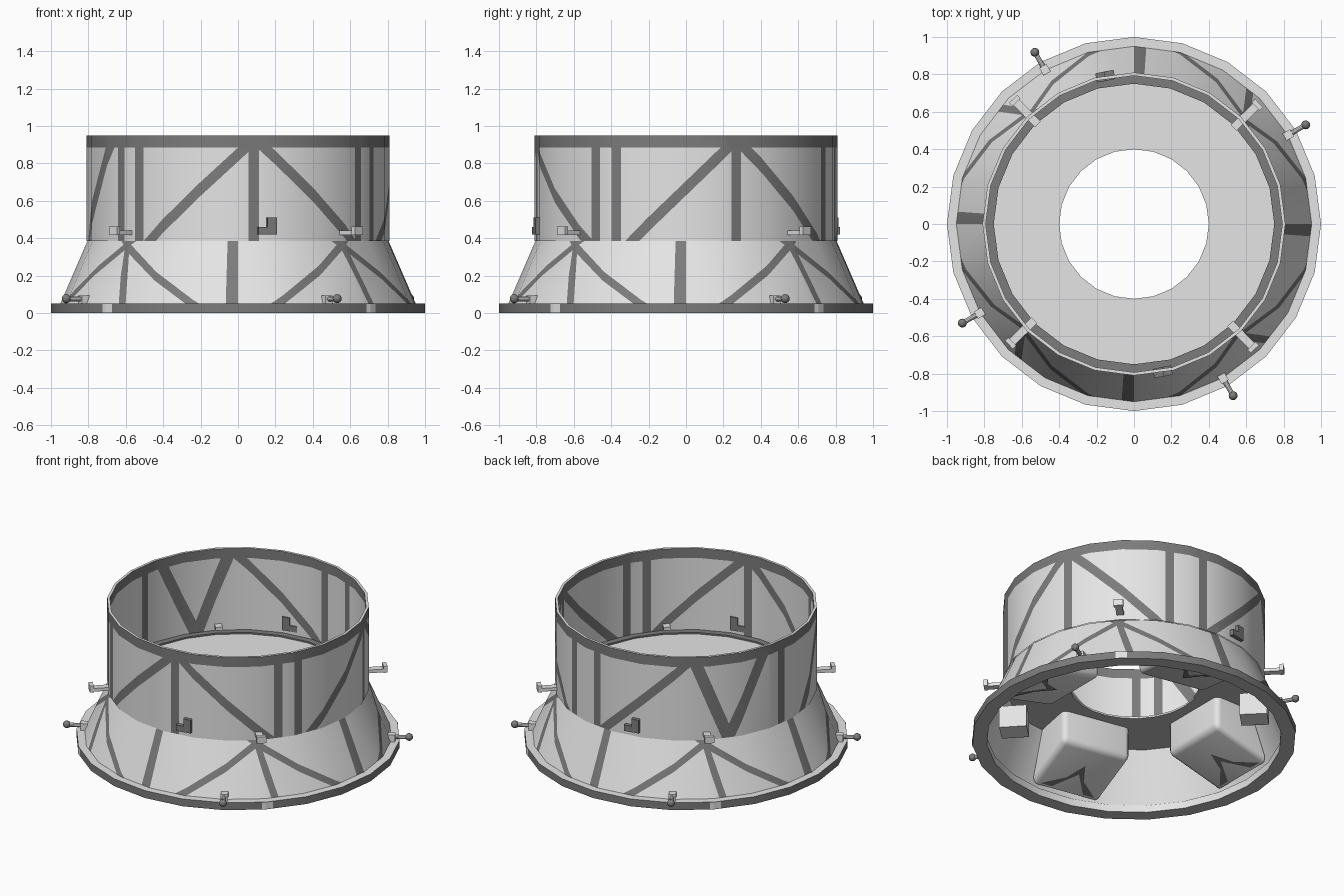
import bpy, bmesh, math
from math import radians, sin, cos, floor, pi
from mathutils import Vector, Matrix

if "Cube" in bpy.data.objects:
    bpy.data.objects.remove(bpy.data.objects["Cube"])

SIDES = 24
STEP = 2 * pi / SIDES


def material(name, v):
    m = bpy.data.materials.new(name)
    m.diffuse_color = (v, v, v, 1)
    m.use_nodes = True
    m.node_tree.nodes["Principled BSDF"].inputs["Base Color"].default_value = m.diffuse_color
    return m


LIGHT = material("light grey", 0.78)
DARK = material("dark grey", 0.2)
MID = material("middle grey", 0.52)


def finish(bm, name, mats=(LIGHT, DARK, MID), smooth=True):
    me = bpy.data.meshes.new(name)
    bm.to_mesh(me)
    bm.free()
    for m in mats:
        me.materials.append(m)
    ob = bpy.data.objects.new(name, me)
    bpy.context.collection.objects.link(ob)
    if smooth:
        bpy.ops.object.select_all(action='DESELECT')
        ob.select_set(True)
        bpy.context.view_layer.objects.active = ob
        bpy.ops.object.shade_smooth_by_angle(angle=radians(30))
    return ob


def on_ring(u, r, z):
    """Point on the 24-sided ring, straight along each side."""
    f = u / STEP
    i = floor(f + 1e-5)
    t = f - i
    a, b = i * STEP, (i + 1) * STEP
    return Vector((r * (cos(a) * (1 - t) + cos(b) * t),
                   r * (sin(a) * (1 - t) + sin(b) * t), z))


def striped_wall(name, z0, r0, z1, r1, stripes, band=None, inward=False):
    """Unrolled wall, cut along the stripe edges, coloured, then rolled up."""
    bm = bmesh.new()
    bm.faces.new([bm.verts.new(p) for p in
                  ((-pi, z0, 0), (pi, z0, 0), (pi, z1, 0), (-pi, z1, 0))])

    def cut(co, no):
        bmesh.ops.bisect_plane(bm, geom=bm.verts[:] + bm.edges[:] + bm.faces[:],
                               dist=1e-5, plane_co=co, plane_no=Vector(no).normalized())
    for i in range(1, SIDES):
        cut((-pi + i * STEP, 0, 0), (1, 0, 0))
    if band:
        cut((0, band, 0), (0, 1, 0))
    rad = [(radians(a), radians(b), radians(w)) for a, b, w in stripes]
    for a, b, w in rad:                      # a: bottom angle, b: top angle
        for s in (-w, w):
            if -pi < min(a, b) + s and max(a, b) + s < pi:
                cut((a + s, z0, 0), (z1 - z0, a - b, 0))
    for f in bm.faces:
        c = f.calc_center_median()
        t = (c.y - z0) / (z1 - z0)
        dark = any(abs(c.x - (a + (b - a) * t)) < w for a, b, w in rad)
        f.material_index = int(dark or bool(band and c.y > band))
    for v in bm.verts:
        t = (v.co.y - z0) / (z1 - z0)
        v.co = on_ring(v.co.x, r0 + (r1 - r0) * t, v.co.y)
    bmesh.ops.remove_doubles(bm, verts=bm.verts[:], dist=1e-5)
    if inward:
        bmesh.ops.reverse_faces(bm, faces=bm.faces[:])
    return finish(bm, name)


def lathe(name, profile, mats, closed=True):
    """24-sided turned part; mats gives a colour index per profile segment."""
    bm = bmesh.new()
    rings = [[bm.verts.new((r * cos(i * STEP), r * sin(i * STEP), z))
              for i in range(SIDES)] for r, z in profile]
    n = len(profile)
    for k in range(n if closed else n - 1):
        A, B = rings[k], rings[(k + 1) % n]
        for i in range(SIDES):
            j = (i + 1) % SIDES
            f = bm.faces.new((A[i], A[j], B[j], B[i]))
            f.material_index = mats[k]
    if closed:
        bmesh.ops.recalc_face_normals(bm, faces=bm.faces[:])
    return finish(bm, name)


def box(bm, r0, r1, t0, t1, z0, z1):
    """Box given by radial, tangential and height ranges."""
    m = Matrix.Translation(((r0 + r1) / 2, (t0 + t1) / 2, (z0 + z1) / 2)) @ \
        Matrix.Diagonal((r1 - r0, t1 - t0, z1 - z0, 1))
    bmesh.ops.create_cube(bm, size=1, matrix=m)


def around(name, build, angles, mats, smooth=False):
    for n, a in enumerate(angles):
        bm = bmesh.new()
        build(bm)
        bm.transform(Matrix.Rotation(radians(a), 4, 'Z'))
        finish(bm, f"{name}_{n + 1}", mats, smooth)


# upper drum: vertical struts and diagonals (bottom angle, top angle, half width)
V, D = 2.0, 2.9
drum = [(a, a, V) for a in (-84, -141, -131, -37, -27.5, 19.5, 66, 82, 172)]
drum += [(a, b, D) for a, b in ((-126, -82), (-41, -85), (-21, 21), (60, 18),
                               (86, 129), (144, 128), (144, 163), (-172, -145))]
striped_wall("drum_outer_wall", 0.385, 0.81, 0.95, 0.81, drum, 0.885)
striped_wall("drum_inner_wall", 0.385, 0.793, 0.95, 0.793, drum, 0.885, True)
lathe("drum_rim", [(0.81, 0.95), (0.793, 0.95)], [0], False)

# lower skirt: the same struts in each quarter
skirt = []
for k in range(-3, 3):
    q = 90 * k
    skirt += [(q - 2, q - 2, V), (q + 13, q + 45, 2.3), (q + 75, q + 41, 2.3),
              (q + 49, q + 43, 1.4)]
striped_wall("skirt_outer_wall", 0.05, 0.95, 0.385, 0.805, skirt)
lathe("skirt_inner_wall", [(0.79, 0.375), (0.92, 0.05)], [0], False)

# base flange, with light patches set into its dark edge
lathe("base_flange", [(1.0, 0), (1.0, 0.05), (0.91, 0.05), (0.91, 0)], [1, 0, 0, 2])


def patch(bm):
    for a, b in ((-1.5, 0), (0, 2.5)):
        pts = [on_ring(radians(t), 1.002, z) for t, z in
               ((a, 0.002), (b, 0.002), (b, 0.048), (a, 0.048))]
        bm.faces.new([bm.verts.new(p) for p in pts])


around("flange_patch", patch, (-45, 45, 135, -135), (LIGHT,))

# floor plate with the round opening, and a dark ledge around it
lathe("floor_plate", [(0.80, 0.375), (0.80, 0.387), (0.4, 0.387), (0.4, 0.375)],
      [0, 0, 0, 2])
lathe("floor_ledge", [(0.793, 0.387), (0.793, 0.397), (0.75, 0.397), (0.75, 0.387)],
      [1, 1, 1, 1])


# rounded pods under the floor
def pod(bm):
    ends = [(0.47, 0.38), (0.47, 0.16), (0.868, 0.06), (0.74, 0.38)]
    w = 0.235
    L = [bm.verts.new((r, -w, z)) for r, z in ends]
    R = [bm.verts.new((r, w, z)) for r, z in ends]
    bm.faces.new(L)
    bm.faces.new(R[::-1])
    for i in range(4):
        j = (i + 1) % 4
        bm.faces.new((L[i], R[i], R[j], L[j]))
    bmesh.ops.recalc_face_normals(bm, faces=bm.faces[:])
    edges = [e for e in bm.edges if any(v in (L[1], R[1]) for v in e.verts)]
    bmesh.ops.bevel(bm, geom=edges, offset=0.035, segments=4, profile=0.5,
                    affect='EDGES')
    # dark chevron on the sloping underside
    slope = 0.1 / 0.398
    under = Vector((-slope, 0, -1)).normalized()
    for s in (-1, 1):
        pts = []
        for r, t in ((0.62, 0), (0.70, 0), (0.85, 0.19), (0.85, 0.11)):
            z = 0.16 - (r - 0.47) * slope
            pts.append(bm.verts.new(Vector((r, s * t, z)) + under * 0.004))
        f = bm.faces.new(pts)
        f.normal_update()
        if f.normal.z > 0:
            f.normal_flip()
        f.material_index = 1


around("inner_pod", pod, (0, 79, 180, 259), (LIGHT, DARK), True)

# two small housings inside the skirt
around("inner_housing", lambda bm: box(bm, 0.66, 0.83, -0.07, 0.07, 0.10, 0.25),
       (135, -47), (LIGHT,))


# upturned arms on the drum
def arm(bm):
    box(bm, 0.74, 0.93, -0.022, 0.022, 0.418, 0.44)
    box(bm, 0.905, 0.93, -0.03, 0.03, 0.418, 0.462)


around("side_arm", arm, (-46, 44, 134, 224), (LIGHT,))


# L-shaped brackets through the drum wall, front and back
def bracket(bm):
    box(bm, 0.78, 0.83, -0.05, 0.05, 0.42, 0.46)
    box(bm, 0.78, 0.83, 0.0, 0.05, 0.46, 0.51)


around("wall_bracket", bracket, (-79, 101), (DARK,))


# ball-ended pins on the flange
def pin(bm):
    turn = Matrix.Translation((0.99, 0, 0.075)) @ Matrix.Rotation(pi / 2, 4, 'Y')
    bmesh.ops.create_cone(bm, cap_ends=True, segments=10, radius1=0.013,
                          radius2=0.013, depth=0.13, matrix=turn)
    box(bm, 0.93, 0.975, -0.022, 0.022, 0.05, 0.095)
    old = set(bm.faces)
    bmesh.ops.create_uvsphere(bm, u_segments=12, v_segments=8, radius=0.024,
                              matrix=Matrix.Translation((1.06, 0, 0.077)))
    for f in bm.faces:
        if f not in old:
            f.material_index = 1


around("ball_pin", pin, (-60, 30, 120, 210), (LIGHT, DARK), True)
